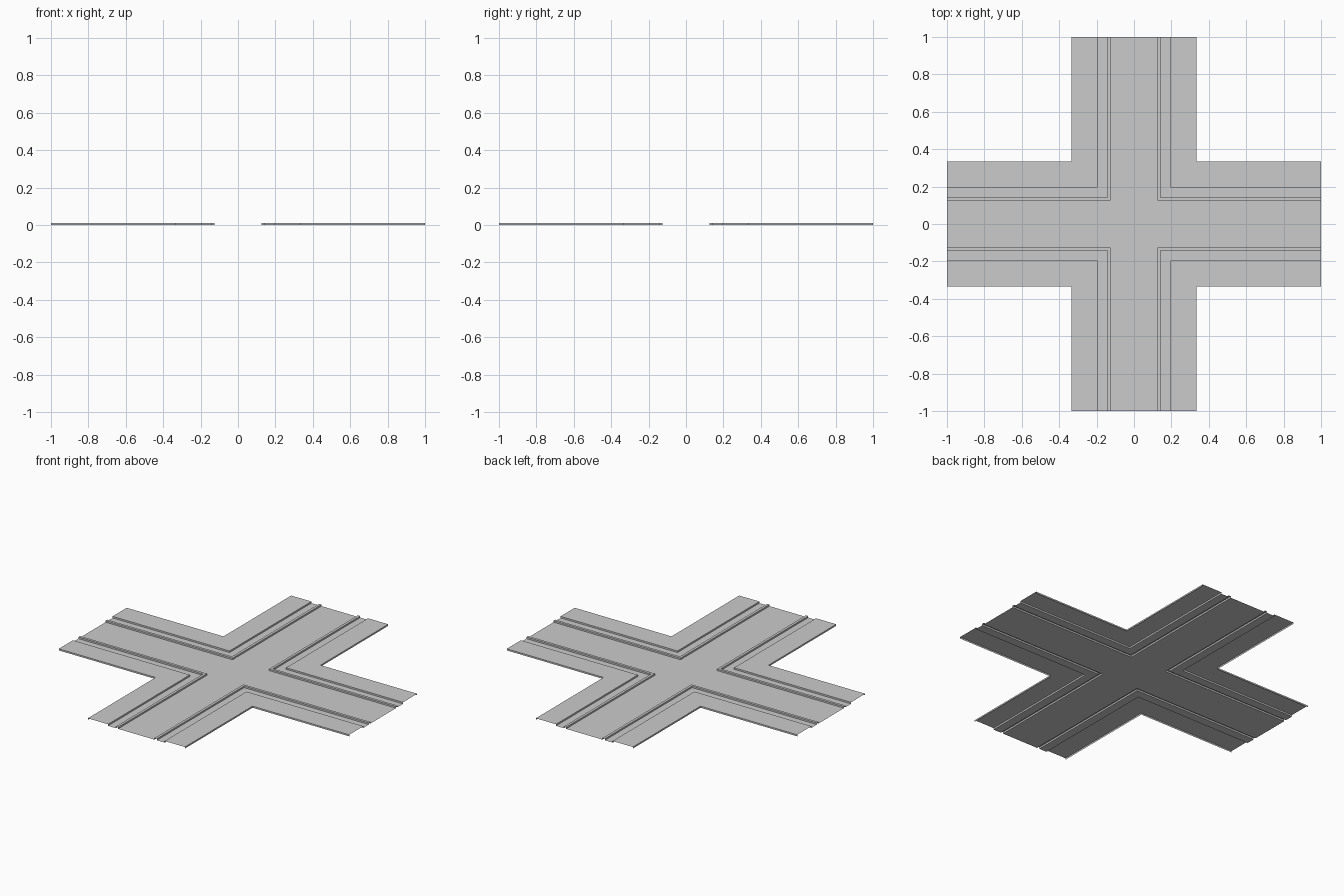
import bpy

if "Cube" in bpy.data.objects:
    bpy.data.objects.remove(bpy.data.objects["Cube"])

H = 0.01          # height of kerb and pavement
KERB_IN, KERB_OUT, WALK_IN, WALK_OUT = 0.1255, 0.1415, 0.195, 0.334


def add_object(name, verts, faces):
    mesh = bpy.data.meshes.new(name)
    mesh.from_pydata(verts, [], faces)
    obj = bpy.data.objects.new(name, mesh)
    bpy.context.collection.objects.link(obj)
    return obj


def corner_strip(name, profile, capped=False):
    """Sweep (offset, height) points round one L-shaped corner, mirror to all four."""
    verts, faces = [], []
    for d, z in profile:
        verts += [(1, d, z), (d, d, z), (d, 1, z)]
    for i in range(len(profile) - 1):
        for j in range(2):
            a = 3 * i + j
            faces.append((a, a + 1, a + 4, a + 3))
    if capped:
        n = len(profile)
        faces.append([3 * i for i in range(n)])
        faces.append([3 * i + 2 for i in reversed(range(n))])
    # face winding: upper faces point up
    obj = add_object(name, verts, [tuple(reversed(f)) for f in faces])
    mirror = obj.modifiers.new("Mirror", 'MIRROR')
    mirror.use_axis = (True, True, False)
    mirror.use_mirror_merge = False
    return obj


# crossing carriageways: one cross-shaped sheet
k = KERB_IN
add_object("road", [(1, -k, 0), (1, k, 0), (k, k, 0), (k, 1, 0), (-k, 1, 0), (-k, k, 0),
                    (-1, k, 0), (-1, -k, 0), (-k, -k, 0), (-k, -1, 0), (k, -1, 0), (k, -k, 0)],
           [(11, 0, 1, 2), (2, 3, 4, 5), (5, 6, 7, 8), (8, 9, 10, 11), (11, 2, 5, 8)])

# raised kerb, sunken verge and raised pavement at each corner
corner_strip("kerb", [(KERB_IN, 0), (KERB_IN, H), (KERB_OUT, H), (KERB_OUT, 0)])
corner_strip("verge", [(KERB_OUT, 0), (WALK_IN, 0)])
corner_strip("pavement", [(WALK_IN, 0), (WALK_IN, H), (WALK_OUT, H), (WALK_OUT, 0)])
